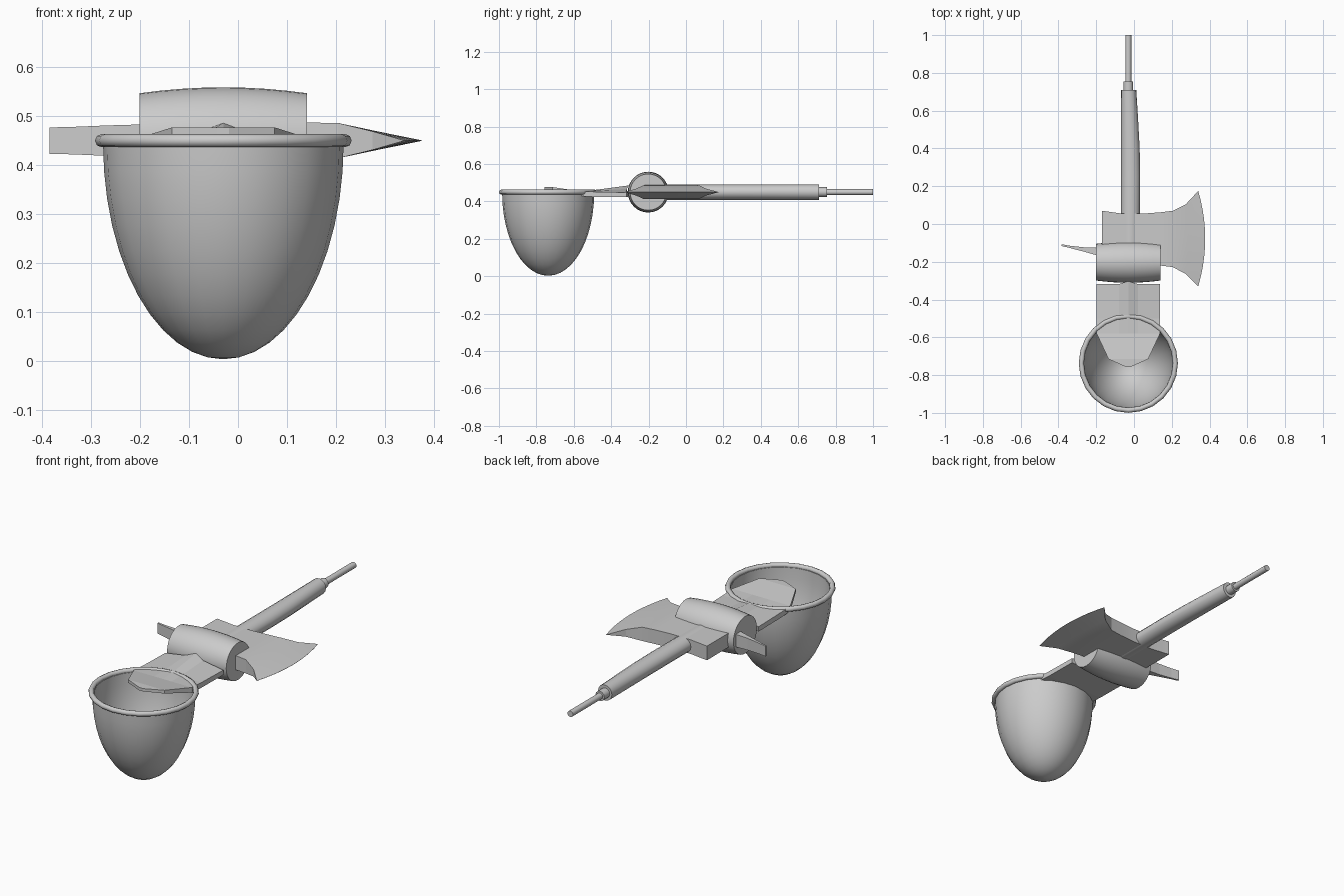
import bpy, bmesh, math

if "Cube" in bpy.data.objects:
    bpy.data.objects.remove(bpy.data.objects["Cube"])

CX, CZ = -0.03, 0.45          # long axis of the tool


def finish(name, verts, faces, smooth=None):
    me = bpy.data.meshes.new(name)
    me.from_pydata(verts, [], faces)
    bm = bmesh.new()
    bm.from_mesh(me)
    bmesh.ops.remove_doubles(bm, verts=bm.verts, dist=1e-5)
    bmesh.ops.recalc_face_normals(bm, faces=bm.faces)
    bm.to_mesh(me)
    bm.free()
    ob = bpy.data.objects.new(name, me)
    bpy.context.collection.objects.link(ob)
    if smooth:
        bpy.ops.object.select_all(action='DESELECT')
        bpy.context.view_layer.objects.active = ob
        ob.select_set(True)
        bpy.ops.object.shade_smooth_by_angle(angle=math.radians(smooth))
    return ob


def loft(name, rings, smooth=None, caps=True):
    """Skin a list of closed rings that share a vertex count."""
    n = len(rings[0])
    verts = [v for r in rings for v in r]
    faces = [(i * n + j, i * n + (j + 1) % n, (i + 1) * n + (j + 1) % n, (i + 1) * n + j)
             for i in range(len(rings) - 1) for j in range(n)]
    if caps:
        faces += [tuple(range(n)), tuple(range(len(verts) - n, len(verts)))]
    return finish(name, verts, faces, smooth)


def circle(n, f):
    return [f(math.cos(2 * math.pi * k / n), math.sin(2 * math.pi * k / n)) for k in range(n)]


# cup: half ellipsoid shell, outside then inside
BY = -0.737
profile = [(0.246 * math.sin(a), 0.445 - 0.442 * math.cos(a))
           for a in (math.pi / 2 * k / 12 for k in range(13))]
inner = [(r * 0.955, 0.445 - (0.445 - z) * 0.97) for r, z in reversed(profile)]
rings = []
for r, z in profile + inner:
    r = max(r, 0.001)
    rings.append(circle(24, lambda c, s: (CX + r * c, BY + r * s, z)))
loft("cup", rings, 40)

# rim of the cup
bpy.ops.mesh.primitive_torus_add(major_segments=24, minor_segments=8, major_radius=0.249,
                                 minor_radius=0.0135, location=(CX, BY, CZ))
bpy.context.object.name = "cup_rim"
bpy.ops.object.shade_smooth_by_angle(angle=math.radians(50))

# bent tongue with a slight ridge: y, half width, edge top, ridge top, bottom
rings = []
for y, w, top, ridge, bottom in [(-0.757, 0.012, 0.477, 0.477, 0.462),
                                 (-0.715, 0.105, 0.477, 0.477, 0.460),
                                 (-0.58, 0.168, 0.457, 0.457, 0.430),
                                 (-0.50, 0.168, 0.452, 0.460, 0.425),
                                 (-0.318, 0.168, 0.448, 0.486, 0.423)]:
    mid = top + (ridge - top) * 0.5
    ym = y + (0.015 if y > -0.4 else 0)
    upper = [(-w, top, y), (-w * 0.3, mid, y), (0, ridge, ym), (w * 0.3, mid, y), (w, top, y)]
    rings.append([(CX + x, yy, z) for x, z, yy in upper]
                 + [(CX + x, yy, bottom) for x, z, yy in reversed(upper)])
loft("tongue", rings)

# barrel-shaped hammer drum across the tool
rings = []
for k in range(9):
    t = k / 4 - 1
    r = 0.109 - 0.012 * t * t
    rings.append(circle(32, lambda c, s: (CX + 0.171 * t, -0.202 + r * c, CZ + r * s)))
loft("drum", rings, 35)

# back spike: x, y low, y high, half height
rings = [[(x, a, CZ - h), (x, b, CZ - h), (x, b, CZ + h), (x, a, CZ + h)]
         for x, a, b, h in [(-0.15, -0.178, -0.127, 0.035), (-0.2, -0.165, -0.125, 0.033),
                            (-0.27, -0.145, -0.123, 0.031), (-0.34, -0.127, -0.115, 0.028),
                            (-0.385, -0.116, -0.107, 0.027)]]
loft("back_spike", rings)

# axe blade: x, y low, y high, half thickness, bow of the column
N = 10
rings = []
for x, a, b, h, bow in [(-0.17, -0.20, 0.07, 0.037, 0), (-0.07, -0.20, 0.056, 0.037, 0),
                        (0.05, -0.21, 0.055, 0.037, 0), (0.14, -0.22, 0.062, 0.037, 0),
                        (0.205, -0.228, 0.07, 0.036, 0), (0.275, -0.265, 0.105, 0.019, 0.01),
                        (0.34, -0.33, 0.175, 0.0003, 0.037)]:
    col = []
    for k in range(N + 1):
        t = k / N
        col.append((x + bow * (1 - (2 * t - 1) ** 2), a + (b - a) * t))
    rings.append([(px, py, CZ + h) for px, py in col]
                 + [(px, py, CZ - h) for px, py in reversed(col)])
loft("axe_blade", rings, 15)

# handle: flat on one side, tapering on the other (y, right edge)
rings = []
for y, right in [(-0.15, 0.03), (0.05, 0.031), (0.25, 0.033), (0.40, 0.03), (0.55, 0.022), (0.71, 0.012)]:
    cx, rx = (right - 0.068) / 2, (right + 0.068) / 2
    rings.append(circle(16, lambda c, s: (cx + rx * c, y, CZ + 0.041 * s)))
loft("handle", rings, 40)

# collar and thin rod at the end of the handle
for name, y0, y1, r in [("end_collar", 0.70, 0.755, 0.026), ("end_rod", 0.74, 1.0, 0.016)]:
    loft(name, [circle(12, lambda c, s: (CX + r * c, y, CZ + r * s)) for y in (y0, y1)], 40)
